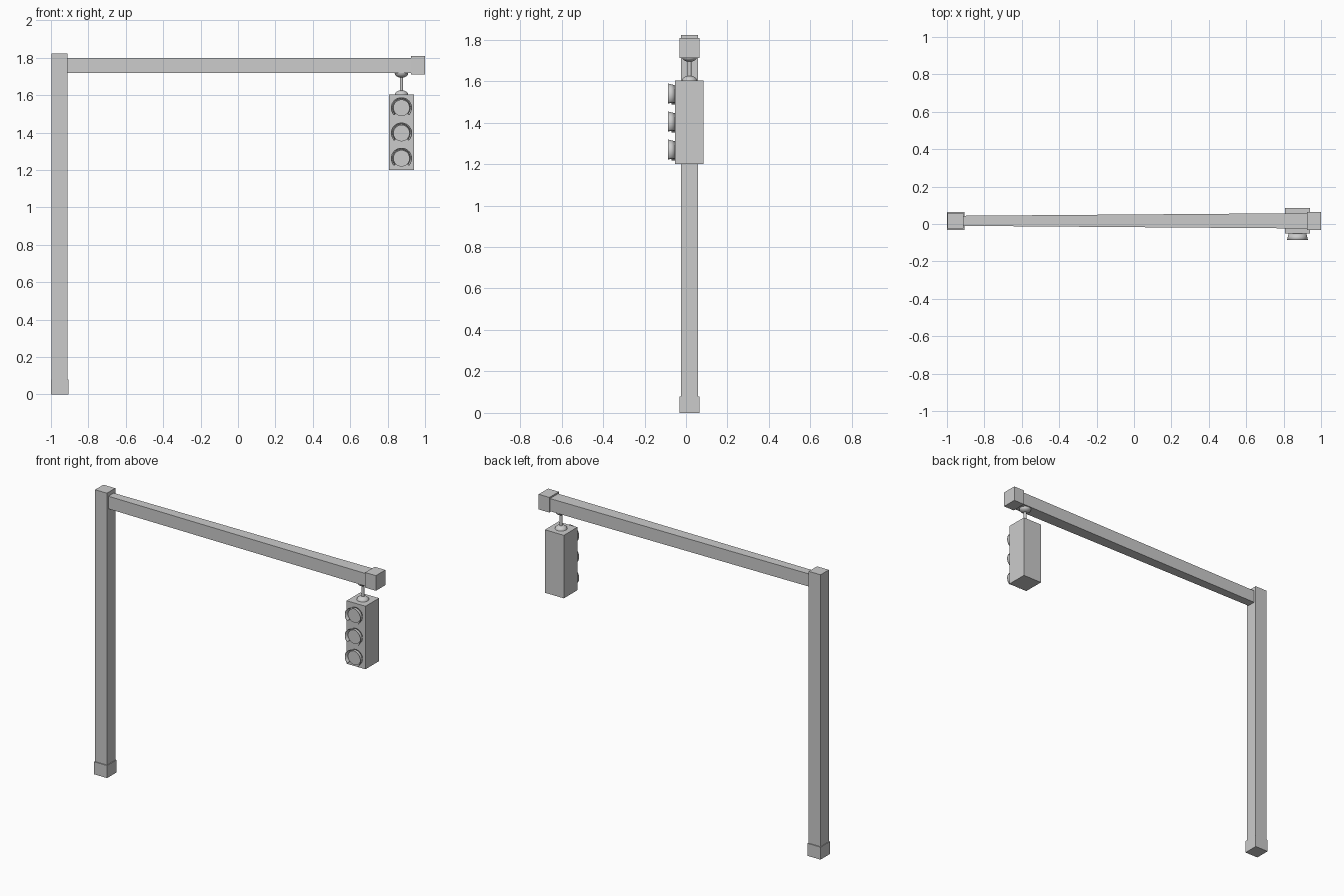
import bpy, bmesh, math

if "Cube" in bpy.data.objects:
    bpy.data.objects.remove(bpy.data.objects["Cube"])

CY = 0.017      # centre line of pole and arm in y
LX = 0.874      # centre of the hanging signal in x


def mesh_object(name, verts, faces, smooth=False):
    bm = bmesh.new()
    vs = [bm.verts.new(v) for v in verts]
    for f in faces:
        bm.faces.new([vs[i] for i in f])
    bmesh.ops.recalc_face_normals(bm, faces=bm.faces[:])
    for f in bm.faces:
        f.smooth = smooth
    me = bpy.data.meshes.new(name)
    bm.to_mesh(me)
    bm.free()
    ob = bpy.data.objects.new(name, me)
    bpy.context.collection.objects.link(ob)
    return ob


def box(name, x0, x1, y0, y1, z0, z1, end_half=None):
    # end_half: half width in y at the x1 end, for a tapered bar
    mid, half = (y0 + y1) / 2, (y1 - y0) / 2
    e = half if end_half is None else end_half
    verts = []
    for x, h in ((x0, half), (x1, e)):
        verts += [(x, mid - h, z0), (x, mid + h, z0), (x, mid + h, z1), (x, mid - h, z1)]
    faces = [(0, 1, 2, 3), (4, 5, 6, 7)] + [(i, (i + 1) % 4, (i + 1) % 4 + 4, i + 4) for i in range(4)]
    return mesh_object(name, verts, faces)


def lathe(name, profile, n=24):
    # solid of revolution about the vertical hanger axis; profile = (radius, z)
    verts, faces = [], []
    for r, z in profile:
        for i in range(n):
            a = 2 * math.pi * i / n
            verts.append((LX + r * math.cos(a), CY + r * math.sin(a), z))
    for j in range(len(profile) - 1):
        for i in range(n):
            k = (i + 1) % n
            faces.append((j * n + i, j * n + k, (j + 1) * n + k, (j + 1) * n + i))
    faces += [tuple(range(n)), tuple(range((len(profile) - 1) * n, len(profile) * n))]
    ob = mesh_object(name, verts, faces)
    smooth(ob)
    return ob


def smooth(ob):
    bpy.ops.object.select_all(action='DESELECT')
    ob.select_set(True)
    bpy.context.view_layer.objects.active = ob
    bpy.ops.object.shade_smooth_by_angle(angle=math.radians(35))


# Pole and its foot
box("pole", -0.996, -0.912, CY - 0.042, CY + 0.042, 0.0, 1.823)
box("pole_foot", -1.0, -0.907, CY - 0.048, CY + 0.048, 0.0, 0.08)

# Arm widening toward the signal, with end cap
box("arm", -0.912, 0.93, CY - 0.027, CY + 0.027, 1.717, 1.798, end_half=0.041)
box("arm_end_cap", 0.924, 1.0, CY - 0.048, CY + 0.048, 1.711, 1.808)

# Hanger: rounded caps joined by a thin rod
def dome(z, h, r=0.036):
    return [(r * math.cos(t), z + h * math.sin(t)) for t in (math.radians(d) for d in (0, 20, 40, 60, 76))]

lathe("upper_hanger_cap", dome(1.717, -0.024))
lathe("lower_hanger_cap", dome(1.604, 0.022))
lathe("hanger_rod", [(0.009, 1.61), (0.009, 1.71)], 16)

# Signal housing
FRONT = -0.052
box("signal_housing", LX - 0.067, LX + 0.067, FRONT, 0.085, 1.2, 1.604)

# Lamps: flat lens with a flared hood open at the bottom
for label, z in (("top", 1.532), ("middle", 1.397), ("bottom", 1.262)):
    n = 32
    verts = [(LX + 0.044 * math.cos(2 * math.pi * i / n), y, z + 0.044 * math.sin(2 * math.pi * i / n))
             for y in (FRONT, FRONT - 0.018) for i in range(n)]
    faces = [(i, (i + 1) % n, (i + 1) % n + n, i + n) for i in range(n)] + [tuple(range(n, 2 * n))]
    smooth(mesh_object(label + "_lens", verts, faces))

    m = 28
    arc = [math.radians(-45 + 270 * i / m) for i in range(m + 1)]
    verts = [(LX + r * math.cos(a), y, z + r * math.sin(a))
             for r, y in ((0.046, FRONT), (0.055, -0.086)) for a in arc]
    faces = [(i, i + 1, i + m + 2, i + m + 1) for i in range(m)]
    hood = mesh_object(label + "_hood", verts, faces)
    mod = hood.modifiers.new("thickness", 'SOLIDIFY')
    mod.thickness = 0.003
    mod.offset = 0
    smooth(hood)
